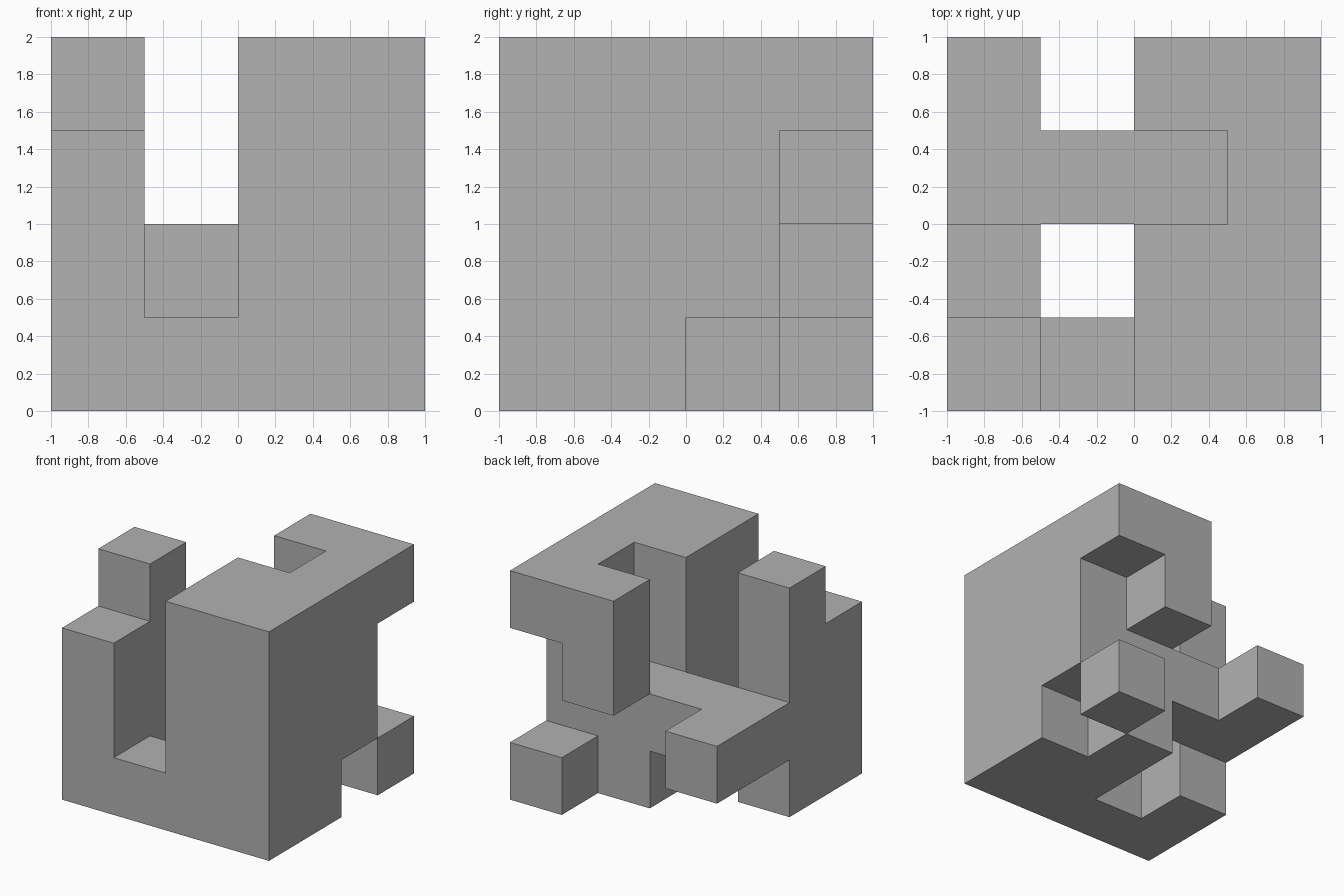
import bpy
import bmesh
from itertools import product
from mathutils import Vector

CELL = 0.5

default_cube = bpy.data.objects.get("Cube")
if default_cube:
    bpy.data.objects.remove(default_cube, do_unlink=True)

grey = bpy.data.materials.new("plain_grey")
grey.use_nodes = True
colour = (0.445, 0.445, 0.445, 1)
grey.diffuse_color = colour
grey.node_tree.nodes["Principled BSDF"].inputs["Base Color"].default_value = colour

# Blocks of the piece: first cell and size, counted in cells from the lower front corner
blocks = {
    "main_wall": ((2, 0, 0), (2, 2, 4)),
    "front_sill": ((1, 0, 0), (1, 1, 1)),
    "front_post": ((0, 0, 0), (1, 1, 3)),
    "tall_post": ((0, 1, 0), (1, 1, 4)),
    "back_arm": ((0, 2, 1), (1, 2, 1)),
    "bridge": ((1, 2, 1), (2, 1, 1)),
    "bridge_foot": ((2, 2, 0), (1, 1, 1)),
    "side_rib": ((3, 2, 1), (1, 1, 3)),
    "top_hook": ((2, 3, 3), (2, 1, 1)),
    "hook_tip": ((2, 3, 2), (1, 1, 1)),
    "corner_block": ((3, 3, 0), (1, 1, 1)),
}
filled = set()
for start, size in blocks.values():
    filled.update(product(*(range(s, s + n) for s, n in zip(start, size))))

# Outer skin: a square wherever a filled cell meets an empty one
bm = bmesh.new()
corners = {}


def corner(point):
    key = tuple(round(c) for c in point)
    if key not in corners:
        corners[key] = bm.verts.new((Vector(key) - Vector((2, 2, 0))) * CELL)
    return corners[key]


for cell in sorted(filled):
    for axis, side in product(range(3), (-1, 1)):
        normal = Vector((0, 0, 0))
        normal[axis] = side
        if tuple(int(c + n) for c, n in zip(cell, normal)) in filled:
            continue
        u = Vector((0, 0, 0))
        u[(axis + 1) % 3] = 1
        v = normal.cross(u)
        middle = Vector(cell) + (Vector((1, 1, 1)) + normal) / 2
        bm.faces.new([corner(middle + (u * a + v * b) / 2)
                      for a, b in ((-1, -1), (1, -1), (1, 1), (-1, 1))])

# Merge coplanar squares into large flat faces
bmesh.ops.dissolve_limit(bm, angle_limit=0.01, verts=bm.verts, edges=bm.edges)

mesh = bpy.data.meshes.new("puzzle_piece")
bm.to_mesh(mesh)
bm.free()
mesh.materials.append(grey)
piece = bpy.data.objects.new("puzzle_piece", mesh)
bpy.context.collection.objects.link(piece)
